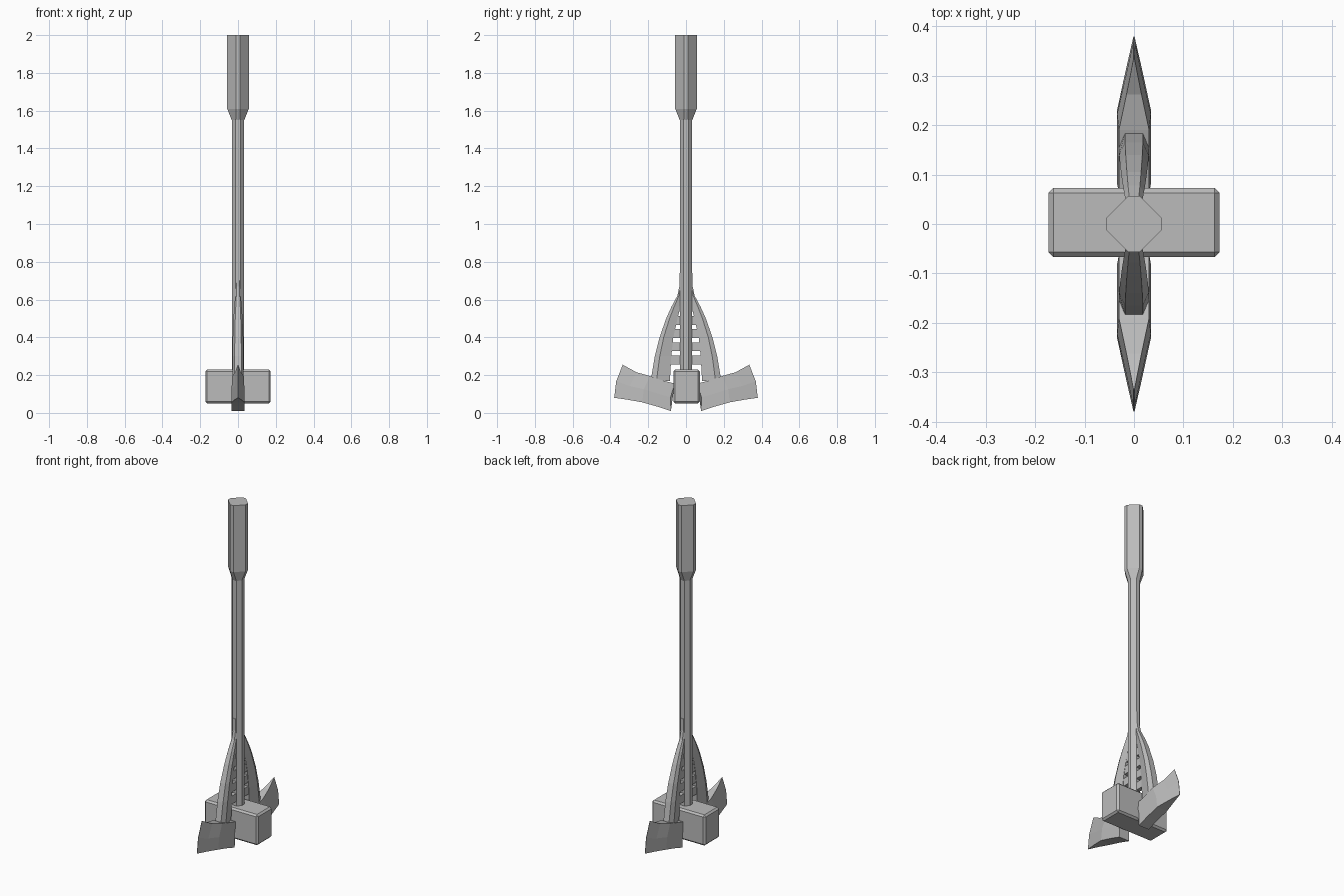
import bpy
import bmesh

old = bpy.data.objects.get("Cube")
if old:
    bpy.data.objects.remove(old, do_unlink=True)

steel = bpy.data.materials.new("grey_steel")
steel.use_nodes = True
GREY = (0.5, 0.5, 0.5, 1)
steel.diffuse_color = GREY
steel.node_tree.nodes["Principled BSDF"].inputs["Base Color"].default_value = GREY


def finish(name, bm):
    bmesh.ops.recalc_face_normals(bm, faces=bm.faces)
    mesh = bpy.data.meshes.new(name)
    bm.to_mesh(mesh)
    bm.free()
    mesh.materials.append(steel)
    obj = bpy.data.objects.new(name, mesh)
    bpy.context.collection.objects.link(obj)
    return obj


def loft(name, rings):
    """Skin a list of equal-length closed rings and cap both ends."""
    bm = bmesh.new()
    rows = [[bm.verts.new(p) for p in ring] for ring in rings]
    n = len(rows[0])
    for a, b in zip(rows, rows[1:]):
        for i in range(n):
            j = (i + 1) % n
            bm.faces.new((a[i], a[j], b[j], b[i]))
    bm.faces.new(rows[0])
    bm.faces.new(rows[-1])
    bmesh.ops.remove_doubles(bm, verts=bm.verts, dist=0.0001)
    return finish(name, bm)


def box(name, centre, size, bevel=0):
    bm = bmesh.new()
    bmesh.ops.create_cube(bm, size=1)
    for v in bm.verts:
        v.co = [c + s * p for c, s, p in zip(centre, size, v.co)]
    obj = finish(name, bm)
    if bevel:
        mod = obj.modifiers.new("edge_chamfer", "BEVEL")
        mod.width = bevel
        mod.segments = 1
    return obj


def diamond(r, flat, z):
    """Diamond section with its four corners cut off."""
    return [(r, -flat, z), (r, flat, z), (flat, r, z), (-flat, r, z),
            (-r, flat, z), (-r, -flat, z), (-flat, -r, z), (flat, -r, z)]


# Shaft with the thicker grip above it
loft("shaft_and_grip", [diamond(0.033, 0.012, 0.1), diamond(0.033, 0.012, 1.55),
                        diamond(0.057, 0.011, 1.61), diamond(0.057, 0.011, 2.0)])

# Hammer block
box("hammer_head", (0, 0.003, 0.14), (0.346, 0.14, 0.18), 0.01)

# Blade columns: y and z at bottom, y and z at top, half width
BLADE = [(0.08, 0.01, 0.06, 0.155, 0.034), (0.15, 0.033, 0.125, 0.172, 0.034),
         (0.232, 0.056, 0.19, 0.195, 0.034), (0.31, 0.07, 0.262, 0.215, 0.017),
         (0.38, 0.08, 0.335, 0.255, 0.001)]

# Rib levels: z, inner y, outer y, half width
RIB = [(0.17, 0.085, 0.187, 0.03), (0.3, 0.078, 0.165, 0.03),
       (0.4, 0.067, 0.14, 0.028), (0.5, 0.045, 0.105, 0.024),
       (0.56, 0.03, 0.078, 0.02), (0.62, 0.02, 0.046, 0.015),
       (0.67, 0.015, 0.035, 0.013), (0.74, 0.015, 0.035, 0.012)]


def blade_ring(s, yb, zb, yt, zt, w):
    # Slightly bulged cutting edge and sides
    ym, zm = (yb + yt) / 2 + 0.012, (zb + zt) / 2
    return [(-w, s * yb, zb), (w, s * yb, zb), (w, s * ym, zm),
            (w * 0.9, s * yt, zt), (-w * 0.9, s * yt, zt), (-w, s * ym, zm)]


def rib_ring(s, z, yi, yo, w):
    mid = yo - (yo - yi) * 0.3
    return [(-w * 0.5, s * yi, z), (w * 0.5, s * yi, z), (w, s * mid, z),
            (w * 0.6, s * yo, z), (-w * 0.6, s * yo, z), (-w, s * mid, z)]


for side, s in (("front", -1), ("back", 1)):
    loft(side + "_blade", [blade_ring(s, *c) for c in BLADE])
    loft(side + "_curved_rib", [rib_ring(s, *c) for c in RIB])
    # Web plates between rib and shaft, leaving narrow slots
    for i in range(5):
        z = 0.28 + 0.07 * i
        reach = 0.1 - 0.013 * i
        box(f"{side}_web_plate_{i + 1}", (0, s * reach / 2, z),
            (0.024, reach, 0.047))
